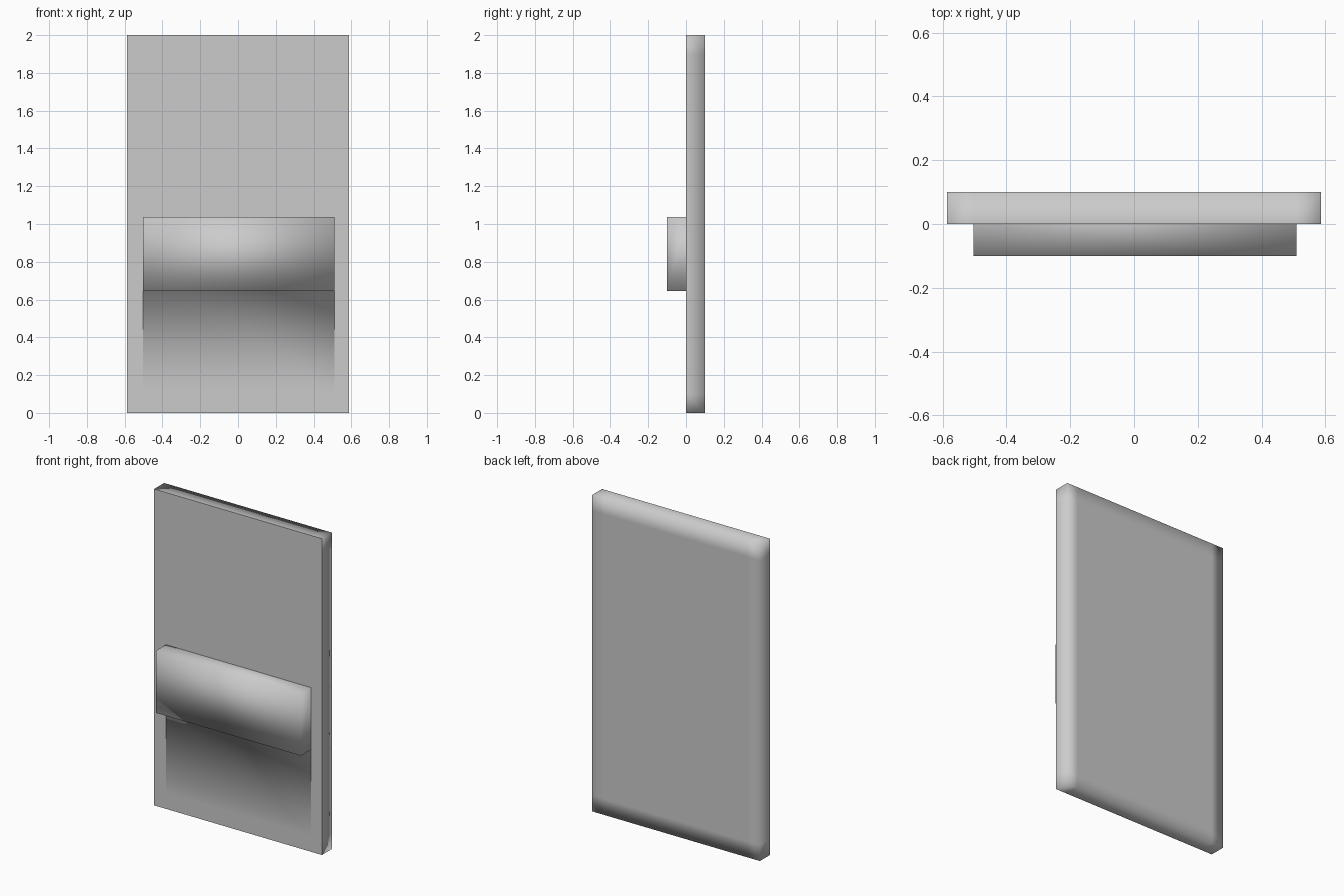
import bpy, bmesh
from mathutils import Vector, Matrix

if "Cube" in bpy.data.objects:
    bpy.data.objects.remove(bpy.data.objects["Cube"])

HALF_W, THICK, HEIGHT = 0.587, 0.1, 2.0
X0, X1 = -0.504, 0.51          # raised block, left and right
Z0, Z1 = 0.645, 1.038          # raised block, bottom and top
EPS = 1e-4

# Upright slab: a cube scaled and moved so it stands on z = 0
bm = bmesh.new()
bmesh.ops.create_cube(bm, size=1.0, matrix=Matrix.Translation((0, THICK / 2, HEIGHT / 2))
                      @ Matrix.Diagonal((2 * HALF_W, THICK, HEIGHT, 1)))

# Edge loops near the borders and along the block outline
cuts = [('x', X0), ('x', X1), ('z', 0.1), ('z', Z0), ('z', Z1), ('z', 1.9)]
for axis, pos in cuts:
    n = Vector((1, 0, 0)) if axis == 'x' else Vector((0, 0, 1))
    bmesh.ops.bisect_plane(bm, geom=bm.verts[:] + bm.edges[:] + bm.faces[:],
                           plane_co=n * pos, plane_no=n)

# Raised block pulled out of the front face
bm.faces.ensure_lookup_table()
front = [f for f in bm.faces if f.normal.y < -0.9
         and X0 < f.calc_center_median().x < X1 and Z0 < f.calc_center_median().z < Z1]
block = bmesh.ops.extrude_discrete_faces(bm, faces=front)['faces']
bmesh.ops.translate(bm, vec=(0, -0.1, 0), verts=list({v for f in block for v in f.verts}))
bmesh.ops.recalc_face_normals(bm, faces=bm.faces[:])

# Smooth shading; the front plane stays crisp except under the block
for f in bm.faces:
    f.smooth = True
for e in bm.edges:
    if all(abs(v.co.y) < EPS for v in e.verts):
        mid = (e.verts[0].co + e.verts[1].co) / 2
        under_block = abs(mid.z - Z0) < EPS and X0 + EPS < mid.x < X1 - EPS
        e.smooth = under_block

mesh = bpy.data.meshes.new("panel_with_raised_block")
bm.to_mesh(mesh)
bm.free()
obj = bpy.data.objects.new("panel_with_raised_block", mesh)
bpy.context.collection.objects.link(obj)
